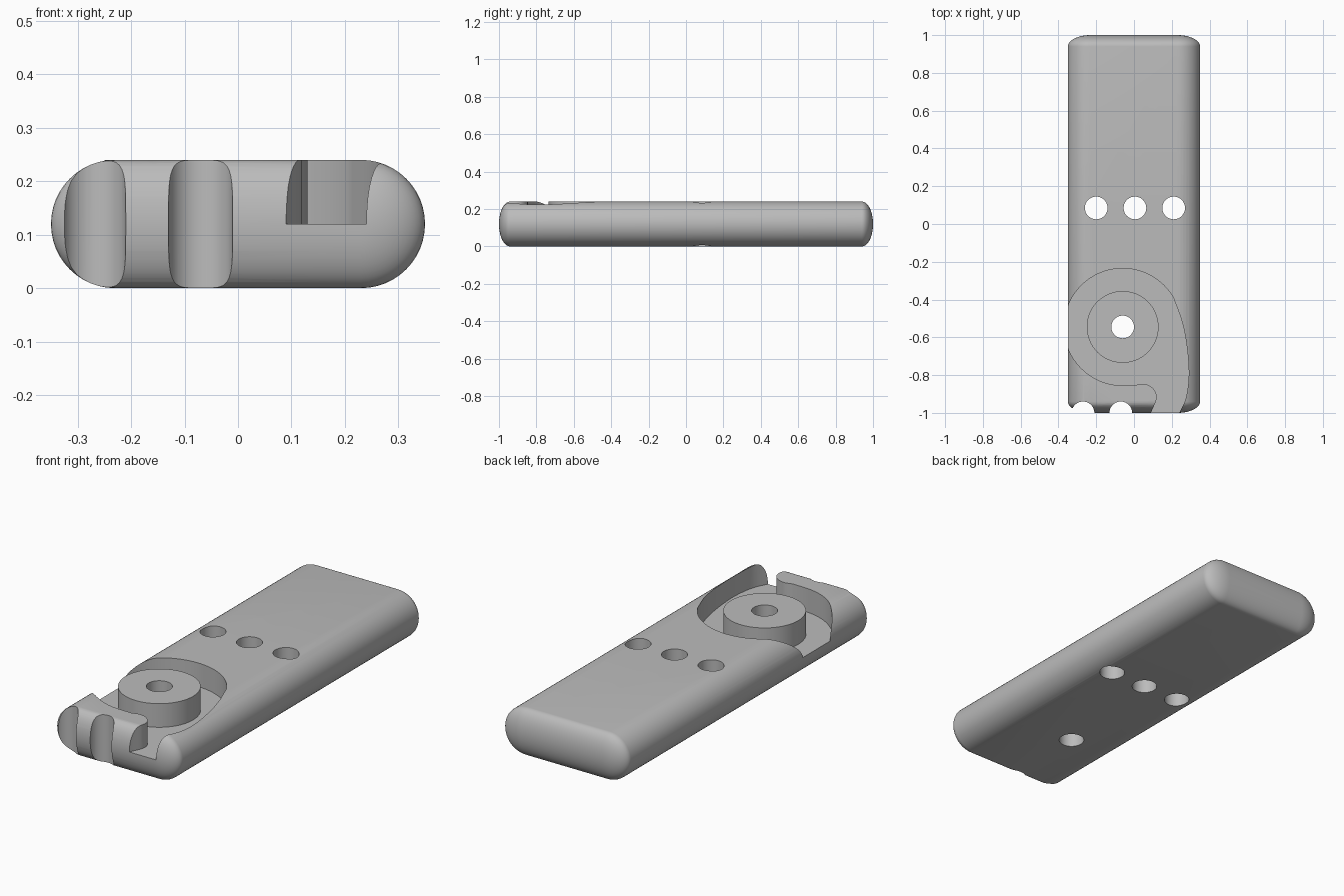
import bpy, bmesh, math
from mathutils import Vector

if "Cube" in bpy.data.objects:
    bpy.data.objects.remove(bpy.data.objects["Cube"])

MID, TOP = 0.12, 0.24
HUB = (-0.06, -0.545)

grey = bpy.data.materials.new("plain grey")
grey.diffuse_color = (0.5, 0.5, 0.5, 1)
grey.use_nodes = True
grey.node_tree.nodes["Principled BSDF"].inputs["Base Color"].default_value = grey.diffuse_color


def make_object(name, bm):
    bmesh.ops.recalc_face_normals(bm, faces=bm.faces[:])
    mesh = bpy.data.meshes.new(name)
    bm.to_mesh(mesh)
    bm.free()
    mesh.materials.append(grey)
    obj = bpy.data.objects.new(name, mesh)
    bpy.context.collection.objects.link(obj)
    return obj


def prism(name, outline, z0, z1):
    bm = bmesh.new()
    face = bm.faces.new([bm.verts.new((x, y, z0)) for x, y in outline])
    side = bmesh.ops.extrude_face_region(bm, geom=[face])["geom"]
    verts = [v for v in side if isinstance(v, bmesh.types.BMVert)]
    bmesh.ops.translate(bm, verts=verts, vec=(0, 0, z1 - z0))
    return make_object(name, bm)


def arc(cx, cy, r, a0, a1, n):
    angles = [math.radians(a0 + (a1 - a0) * i / n) for i in range(n + 1)]
    return [(cx + r * math.cos(a), cy + r * math.sin(a)) for a in angles]


def circle(cx, cy, r, n=64):
    return arc(cx, cy, r, 0, 360, n)[:-1]


def spline(points, steps=6):
    # smooth curve through the points
    p = [Vector(q) for q in points]
    p = [2 * p[0] - p[1]] + p + [2 * p[-1] - p[-2]]
    out = []
    for a, b, c, d in zip(p, p[1:], p[2:], p[3:]):
        for i in range(steps):
            t = i / steps
            out.append(tuple(0.5 * (2 * b + (c - a) * t + (2 * a - 5 * b + 4 * c - d) * t ** 2
                                    + (3 * b - a - 3 * c + d) * t ** 3)))
    return out + [tuple(p[-2])]


def combine(target, other, operation):
    mod = target.modifiers.new("shape", 'BOOLEAN')
    mod.operation, mod.solver, mod.object = operation, 'EXACT', other
    bpy.context.view_layer.objects.active = target
    bpy.ops.object.modifier_apply(modifier=mod.name)
    bpy.data.objects.remove(other)


# Pill-shaped body with domed ends, lofted from stadium sections
bm = bmesh.new()
rings = []
for i in range(-12, 13):
    if i == 0:
        continue
    t = (abs(i) - 1) / 11 * math.pi / 2
    y = math.copysign(0.94 + 0.06 * math.sin(t), i)
    r = MID * math.cos(t)
    section = arc(0.23, MID, r, -90, 90, 24) + arc(-0.23, MID, r, 90, 270, 24)
    rings.append([bm.verts.new((x, y, z)) for x, z in section])
for a, b in zip(rings, rings[1:]):
    for j in range(len(a)):
        k = (j + 1) % len(a)
        bm.faces.new((a[j], a[k], b[k], b[j]))
bmesh.ops.remove_doubles(bm, verts=bm.verts[:], dist=1e-5)
body = make_object("handle_body", bm)

# Round pocket with a curved channel leading out of the front
lip = [(0.0, -0.856), (0.04, -0.846), (0.08, -0.855), (0.112, -0.885), (0.118, -0.93),
       (0.09, -1.0), (0.08, -1.06)]
outer = [(0.21, -1.06), (0.24, -1.0), (0.275, -0.92), (0.29, -0.8), (0.28, -0.65),
         (0.255, -0.52), (0.215, -0.407)]
pocket = arc(*HUB, 0.31, 30, 270, 64) + spline(lip) + spline(outer)
combine(body, prism("pocket_cutter", pocket, MID, 0.4), 'DIFFERENCE')

# Central boss standing in the pocket
combine(body, prism("boss", circle(*HUB, 0.19, 96), 0.08, TOP), 'UNION')

# Through holes and the two finger notches at the front
for x, y in [HUB, (-0.2, 0.085), (0.005, 0.085), (0.21, 0.085), (-0.27, -1.0), (-0.07, -1.0)]:
    combine(body, prism("hole_cutter", circle(x, y, 0.06), -0.1, 0.4), 'DIFFERENCE')

bpy.ops.object.select_all(action='DESELECT')
body.select_set(True)
bpy.context.view_layer.objects.active = body
bpy.ops.object.shade_smooth_by_angle(angle=math.radians(30))
